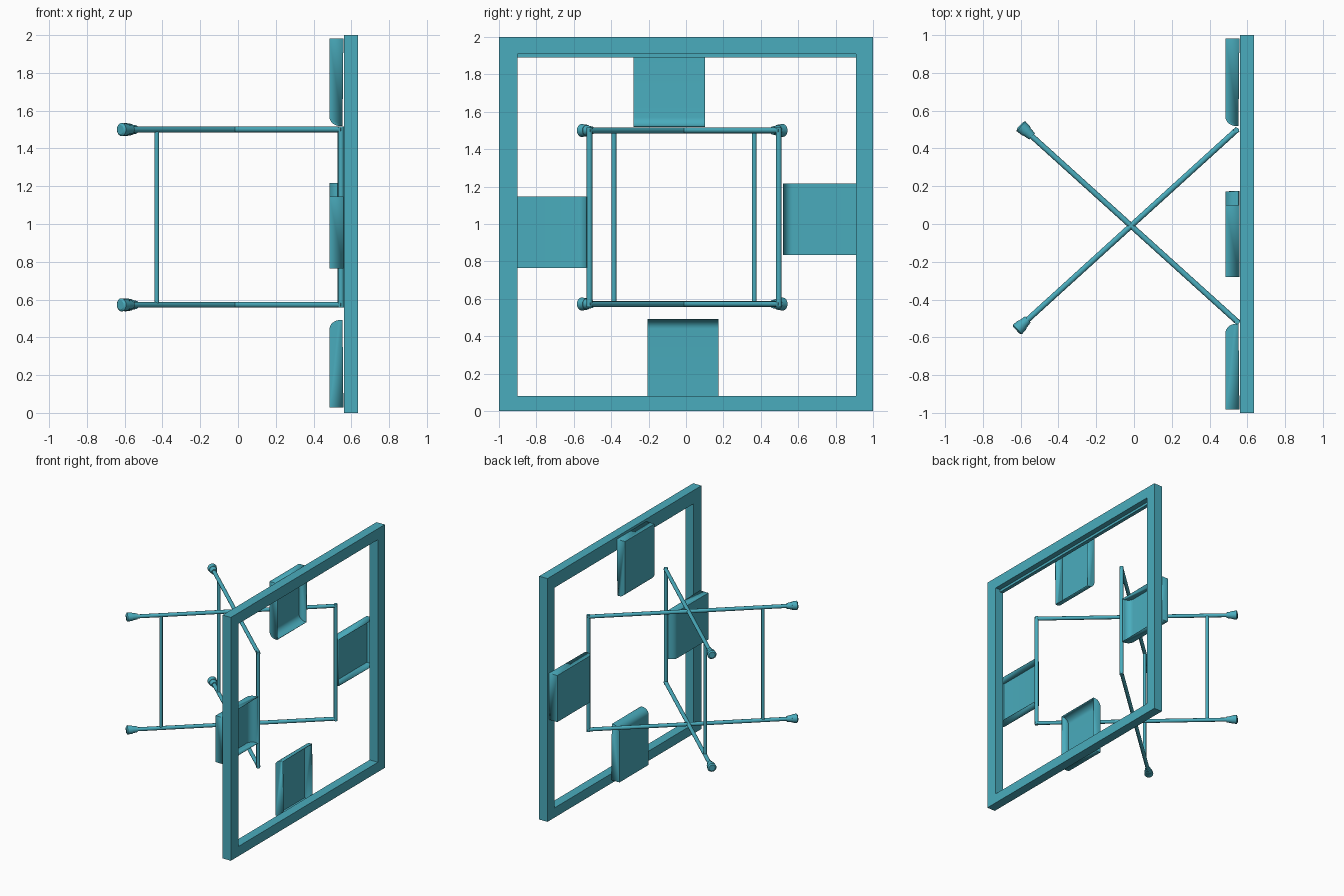
import bpy, bmesh, math
from mathutils import Vector, Matrix

if "Cube" in bpy.data.objects:
    bpy.data.objects.remove(bpy.data.objects["Cube"])

teal = bpy.data.materials.new("teal")
teal.diffuse_color = (0.068, 0.413, 0.509, 1)
teal.use_nodes = True
teal.node_tree.nodes["Principled BSDF"].inputs["Base Color"].default_value = teal.diffuse_color


def finish(name, bm, smooth=False):
    bmesh.ops.recalc_face_normals(bm, faces=bm.faces)
    me = bpy.data.meshes.new(name)
    bm.to_mesh(me)
    bm.free()
    me.materials.append(teal)
    ob = bpy.data.objects.new(name, me)
    bpy.context.collection.objects.link(ob)
    if smooth:
        bpy.ops.object.select_all(action='DESELECT')
        ob.select_set(True)
        bpy.context.view_layer.objects.active = ob
        bpy.ops.object.shade_smooth_by_angle(angle=math.radians(35))
    return ob


def add_box(bm, x0, x1, y0, y1, z0, z1):
    m = Matrix.Translation(((x0 + x1) / 2, (y0 + y1) / 2, (z0 + z1) / 2)) \
        @ Matrix.Diagonal((x1 - x0, y1 - y0, z1 - z0, 1))
    bmesh.ops.create_cube(bm, size=1, matrix=m)


def add_rod(bm, a, b, r0, r1=None, seg=12):
    a, b = Vector(a), Vector(b)
    d = b - a
    m = Matrix.Translation((a + b) / 2) @ d.to_track_quat('Z', 'Y').to_matrix().to_4x4()
    bmesh.ops.create_cone(bm, cap_ends=True, segments=seg, radius1=r0,
                          radius2=r1 or r0, depth=d.length, matrix=m)


# square outer frame: extruded ring
X0, X1 = 0.56, 0.635
bm = bmesh.new()
outer = [(-1, 0), (1, 0), (1, 2), (-1, 2)]
inner = [(-0.9, 0.08), (0.91, 0.08), (0.91, 1.91), (-0.9, 1.91)]
rings = [[bm.verts.new((x, y, z)) for y, z in loop]
         for loop, x in ((outer, X0), (outer, X1), (inner, X1), (inner, X0))]
for k in range(4):
    p, q = rings[k], rings[(k + 1) % 4]
    for i in range(4):
        j = (i + 1) % 4
        bm.faces.new((p[i], p[j], q[j], q[i]))
finish("outer_frame", bm)

# thin lip under the top bar
bm = bmesh.new()
add_box(bm, X0, 0.59, -0.9, 0.91, 1.89, 1.912)
finish("top_lip", bm)

# four tray panels: (name, lateral range, inner and outer distance from centre, placement)
trays = [
    ("top_tray", -0.28, 0.10, 0.52, 0.98, lambda u, r: (u, 1 + r)),
    ("bottom_tray", -0.205, 0.172, 0.51, 0.97, lambda u, r: (u, 1 - r)),
    ("right_tray", 0.835, 1.215, 0.52, 0.98, lambda u, r: (r, u)),
    ("left_tray", 0.765, 1.145, 0.53, 0.98, lambda u, r: (-r, u)),
]
for name, u0, u1, r0, r1, place in trays:
    # profile: outer end wall, flat panel, rounded inner end
    prof = [(r1, 0.558), (r1, 0.485)]
    for i in range(9):
        t = math.pi / 2 * i / 8
        prof.append((r0 + 0.05 * (1 - math.sin(t)), 0.54 - 0.055 * math.cos(t)))
    prof.append((r0, 0.553))
    bm = bmesh.new()
    sides = [[bm.verts.new((x, *place(u, r))) for r, x in prof] for u in (u0, u1)]
    for i in range(len(prof) - 1):
        bm.faces.new((sides[0][i], sides[0][i + 1], sides[1][i + 1], sides[1][i]))
    for s in sides:
        bm.faces.new(s)
    ob = finish(name, bm, smooth=True)
    mod = ob.modifiers.new("sheet_thickness", 'SOLIDIFY')
    mod.thickness = 0.004
    mod.offset = 0

# two crossed rod frames: (name, end at the outer frame, foot start, foot end)
R, ZL, ZH = 0.015, 0.572, 1.5
legs = [
    ("rod_frame_a", (0.548, 0.502), (-0.562, -0.505), (-0.617, -0.558)),
    ("rod_frame_b", (0.552, -0.522), (-0.54, 0.464), (-0.598, 0.517)),
]
for name, end, f0, f1 in legs:
    bm = bmesh.new()
    feet = bmesh.new()
    end, f0, f1 = Vector(end), Vector(f0), Vector(f1)
    for z in (ZL, ZH):
        add_rod(bm, (*end, z), (*f0.lerp(f1, 0.3), z), R)
        # flared end foot with a slim collar and a rounded tip
        mid = f0.lerp(f1, 0.5)
        tip = f1 + (f1 - f0) * 0.1
        add_rod(feet, (*f0, z), (*mid, z), 0.022, 0.028, 16)
        add_rod(feet, (*mid, z), (*f1, z), 0.031, 0.035, 16)
        add_rod(feet, (*f1, z), (*tip, z), 0.035, 0.024, 16)
    # upright at the frame end, and a second one near the feet
    inset = end.lerp(f0, 0.006)
    add_rod(bm, (*inset, ZL - R), (*inset, ZH + R), R)
    near = end.lerp(f0, (end.x + 0.43) / (end.x - f0.x))
    add_rod(bm, (*near, ZL), (*near, ZH), 0.013)
    finish(name, bm, smooth=True)
    finish(name + "_feet", feet, smooth=True)
